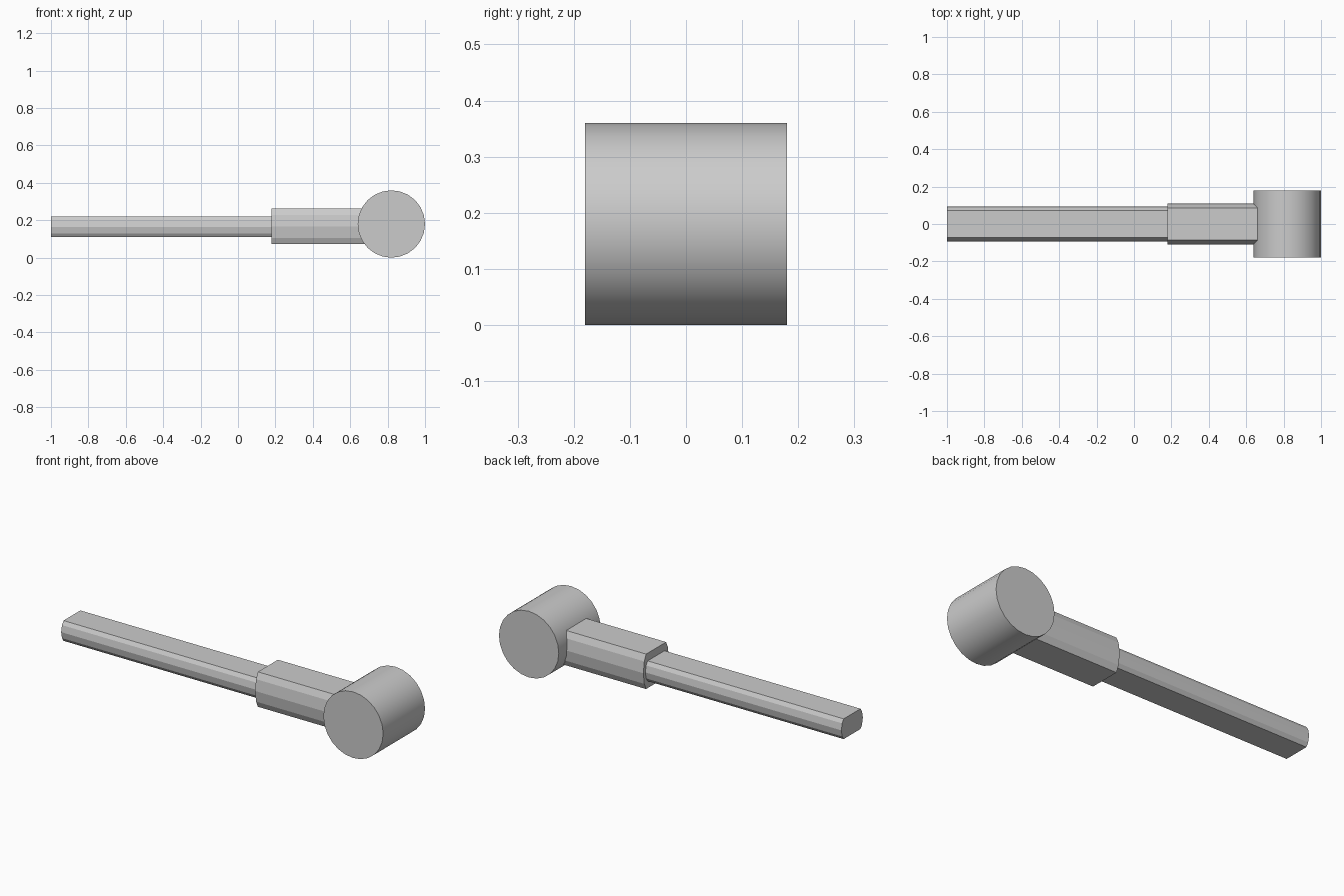
import bpy, bmesh, math

if "Cube" in bpy.data.objects:
    bpy.data.objects.remove(bpy.data.objects["Cube"])


def flattened_bar(name, x0, x1, half_w, half_h, z):
    """Bar along x: a 16-sided round sliced flat on top and bottom, then scaled."""
    cut = 0.595  # slice height on the unit round
    a, b = math.radians(22.5), math.radians(45)
    t = (cut - math.sin(a)) / (math.sin(b) - math.sin(a))
    flat = math.cos(a) + t * (math.cos(b) - math.cos(a))
    right = [(flat, -cut), (math.cos(a), -math.sin(a)), (1, 0),
             (math.cos(a), math.sin(a)), (flat, cut)]
    profile = right + [(-u, v) for u, v in reversed(right)]
    bm = bmesh.new()
    face = bm.faces.new([bm.verts.new((x0, u * half_w, z + v / cut * half_h))
                         for u, v in profile])
    ext = bmesh.ops.extrude_face_region(bm, geom=[face], use_keep_orig=True)
    verts = [g for g in ext["geom"] if isinstance(g, bmesh.types.BMVert)]
    bmesh.ops.translate(bm, verts=verts, vec=(x1 - x0, 0, 0))
    bmesh.ops.recalc_face_normals(bm, faces=bm.faces[:])
    mesh = bpy.data.meshes.new(name)
    bm.to_mesh(mesh)
    bm.free()
    obj = bpy.data.objects.new(name, mesh)
    bpy.context.collection.objects.link(obj)
    return obj


# Long grip and the thicker sleeve that joins it to the head
flattened_bar("handle", -1.0, 0.22, 0.0925, 0.055, 0.165)
flattened_bar("sleeve", 0.18, 0.76, 0.11, 0.095, 0.167)

# Round mallet head lying across the handle
bpy.ops.mesh.primitive_cylinder_add(vertices=24, radius=0.18, depth=0.36,
                                    location=(0.82, 0, 0.18),
                                    rotation=(math.pi / 2, 0, 0))
head = bpy.context.object
head.name = "head"
bpy.ops.object.shade_smooth_by_angle(angle=math.radians(30))
